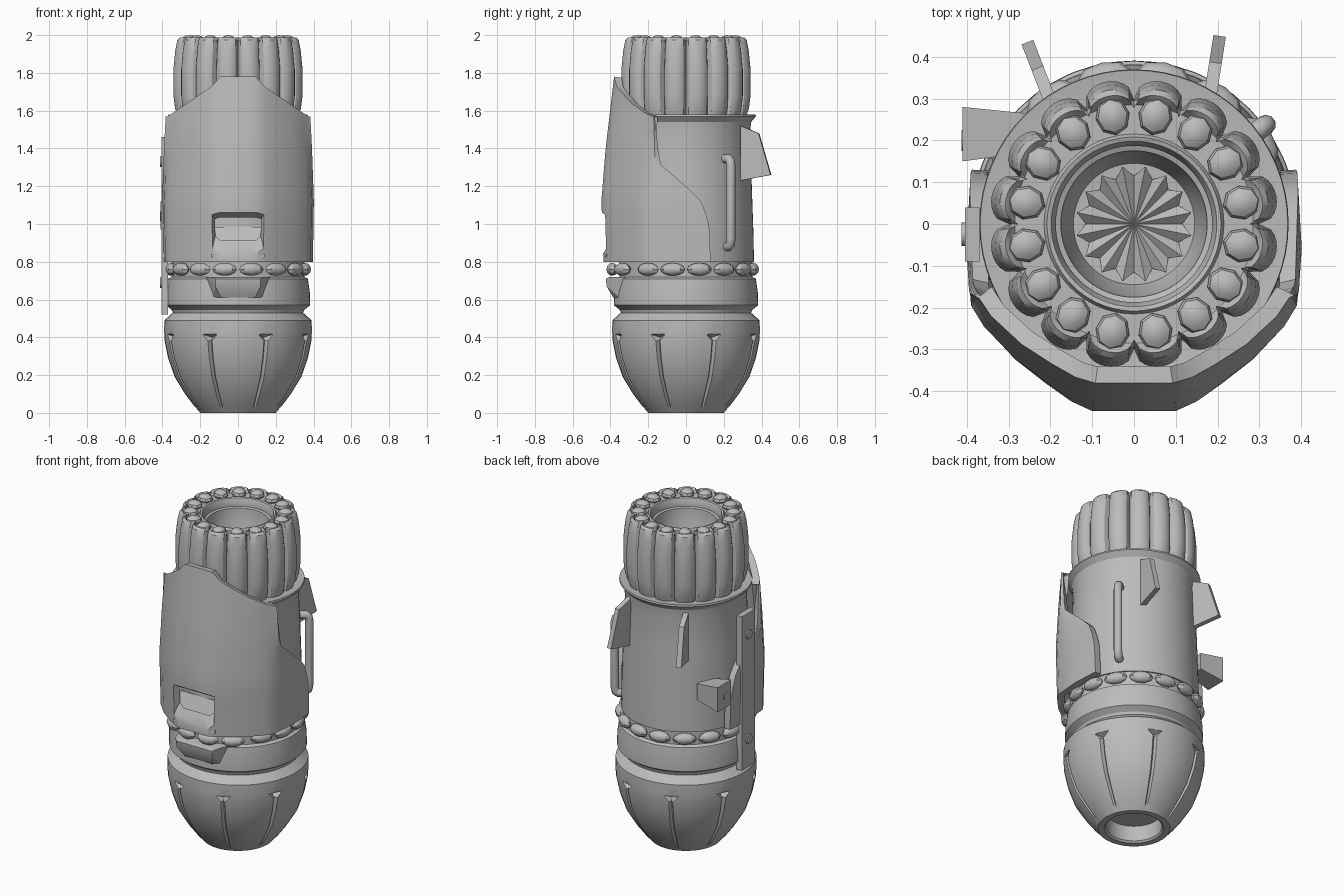
import bpy, bmesh
from math import sin, cos, pi, radians, sqrt, atan2
from mathutils import Vector, Matrix

if "Cube" in bpy.data.objects:
    bpy.data.objects.remove(bpy.data.objects["Cube"])

GREY = (0.5, 0.5, 0.5, 1)
mat = bpy.data.materials.new("plain_grey")
mat.use_nodes = True
mat.diffuse_color = GREY
mat.node_tree.nodes["Principled BSDF"].inputs["Base Color"].default_value = GREY


def finish(name, bm, fix_normals=True):
    if fix_normals:
        bmesh.ops.recalc_face_normals(bm, faces=bm.faces[:])
    me = bpy.data.meshes.new(name)
    bm.to_mesh(me)
    bm.free()
    me.materials.append(mat)
    ob = bpy.data.objects.new(name, me)
    bpy.context.collection.objects.link(ob)
    return ob


def interp(points, z):
    for (z0, v0), (z1, v1) in zip(points, points[1:]):
        if z <= z1:
            return v0 + (v1 - v0) * max(0, (z - z0) / (z1 - z0))
    return points[-1][1]


def lathe(name, profile, angles, dip=lambda a: 0):
    """Turn (radius, z, groove depth) rows about z; dip tells how much groove an angle gets."""
    bm = bmesh.new()
    rows = []
    for r, z, *d in profile:
        depth = d[0] if d else 0
        rad = [r - depth * dip(a) for a in angles]
        rows.append([bm.verts.new((q * cos(a), q * sin(a), z)) for q, a in zip(rad, angles)])
    n = len(angles)
    for low, high in zip(rows, rows[1:]):
        for i in range(n):
            j = (i + 1) % n
            bm.faces.new((low[i], low[j], high[j], high[i]))
    bmesh.ops.remove_doubles(bm, verts=bm.verts[:], dist=1e-5)
    return finish(name, bm)


def hulls(name, groups):
    """Convex solids, one per group of points."""
    bm = bmesh.new()
    for pts in groups:
        verts = [bm.verts.new(p) for p in pts]
        bmesh.ops.convex_hull(bm, input=verts)
    return finish(name, bm)


def polar(r, a, z, t=0):
    return Vector((r * cos(a) - t * sin(a), r * sin(a) + t * cos(a), z))


def apply(ob, kind, **settings):
    mod = ob.modifiers.new(kind, kind)
    for key, value in settings.items():
        setattr(mod, key, value)
    bpy.context.view_layer.objects.active = ob
    bpy.ops.object.modifier_apply(modifier=mod.name)


def cut(ob, cutter):
    apply(ob, 'BOOLEAN', operation='DIFFERENCE', object=cutter, solver='EXACT')
    bpy.data.objects.remove(cutter)


def beads(name, count, r, z, size, start, segs, shift=lambda p: p):
    """Ring of faceted stones; size is radial, tangential, vertical."""
    bm = bmesh.new()
    for k in range(count):
        a = start + 2 * pi * k / count
        m = (Matrix.Translation(shift(polar(r, a, z))) @ Matrix.Rotation(a, 4, 'Z')
             @ Matrix.Diagonal((*size, 1)))
        bmesh.ops.create_uvsphere(bm, u_segments=segs, v_segments=6, radius=1, matrix=m)
    return finish(name, bm)


def discs(name, centres, radius):
    """Thin round studs facing the right side."""
    bm = bmesh.new()
    for c in centres:
        m = Matrix.Translation(c) @ Matrix.Rotation(pi / 2, 4, 'Y')
        bmesh.ops.create_cone(bm, cap_ends=True, segments=16, radius1=radius,
                              radius2=radius, depth=0.012, matrix=m)
    return finish(name, bm)


ROUND = [2 * pi * i / 64 for i in range(64)]

# Lower bowl with eight seams and a dart at the head of each
seams = [radians(22.5 + 45 * k) for k in range(8)]
bowl_angles = [s + radians(o) for s in seams for o in (0, 1.8, 8, 15, 22.5, 30, 37, 43.2)]
bowl = lathe("lower_bowl", [
    (0, 0.1), (0.15, 0.1), (0.155, 0.01), (0.165, 0), (0.2, 0), (0.212, 0.015),
    (0.235, 0.04, 0.01), (0.28, 0.1, 0.02), (0.335, 0.19, 0.02), (0.37, 0.29, 0.02),
    (0.388, 0.38, 0.02), (0.391, 0.43), (0.39, 0.49), (0.345, 0.53), (0, 0.53)],
    bowl_angles, lambda a: float(any(abs(a - s) < 0.01 for s in seams)))
cut(bowl, hulls("dart_cutter", [
    [polar(0.42, s, 0.43, -0.08), polar(0.42, s, 0.43, 0.08), polar(0.42, s, 0.34),
     polar(0.35, s, 0.40)] for s in seams]))

# Collar, bead seat and chin bulge
lathe("collar", [(0, 0.52), (0.345, 0.53), (0.35, 0.545), (0.382, 0.57), (0.38, 0.64),
                 (0.37, 0.71), (0.352, 0.72), (0.352, 0.81), (0, 0.81)], ROUND)
hulls("chin_bulge", [[(s * x, y, z) for s in (-1, 1) for x, y, z in (
    (0.17, -0.32, 0.72), (0.14, -0.405, 0.72), (0.12, -0.425, 0.71), (0.12, -0.42, 0.67),
    (0.09, -0.385, 0.61), (0.13, -0.35, 0.61))]])
beads("collar_beads", 16, 0.362, 0.76, (0.032, 0.066, 0.034), radians(11.25), 8,
      lambda p: p + Vector((0, -0.035 if p.y < -0.3 else 0, 0)))

# Main barrel with flared rim
lathe("main_body", [(0, 0.8), (0.36, 0.8), (0.357, 0.95), (0.345, 1.3), (0.338, 1.48),
                    (0.345, 1.54), (0.37, 1.57), (0.368, 1.58), (0.33, 1.575), (0, 1.575)], ROUND)

# Front shell: faceted wrap with a raised middle and stepped side edges
SWELL = [(0.8, 0.975), (1.12, 1.0), (1.4, 0.95), (1.78, 0.85)]
SIDE_EDGE = [(0.8, 0.13), (0.98, 0.125), (1.11, 0.09), (1.2, 0), (1.32, -0.14), (1.57, -0.165)]
COLUMNS = [(0.1, -0.448, 1.78), (0.15, -0.425, 1.73), (0.21, -0.383, 1.69),
           (0.285, -0.325, 1.64), (0.36, -0.245, 1.59), (0.39, -0.195, 1.57)]


def shell_column(x, y, top):
    pts = []
    for i in range(13):
        z = 0.8 + (top - 0.8) * i / 12
        s = interp(SWELL, z)
        pts.append(Vector((x * (1 + s) / 2, y * s, z)))
    return pts


half = [shell_column(*c) for c in COLUMNS]
end = [Vector((0.393 * (1 + interp(SWELL, p.z)) / 2, interp(SIDE_EDGE, p.z), p.z)) for p in half[-1]]
middle = [(p + q) / 2 + Vector((0.01, 0, 0)) for p, q in zip(half[-1], end)]
half += [middle, end]
full = [[Vector((-p.x, p.y, p.z)) for p in col] for col in reversed(half)] + half
bm = bmesh.new()
grid = [[bm.verts.new(p) for p in col] for col in full]
for a, b in zip(grid, grid[1:]):
    for i in range(12):
        bm.faces.new((a[i], b[i], b[i + 1], a[i + 1]))
shell = finish("front_shell", bm, False)
apply(shell, 'SOLIDIFY', thickness=0.04, offset=-1)

# Scoop in the shell front with its sloping floor
cut(shell, hulls("scoop_cutter", [[(s * x, y, z) for s in (-1, 1) for x, y, z in (
    (0.145, -0.5, 0.81), (0.145, -0.5, 1.07), (0.145, -0.445, 0.83), (0.145, -0.445, 1.06),
    (0.11, -0.365, 0.98), (0.11, -0.365, 1.01))]]))
hulls("scoop_floor", [[(s * 0.14, y, z) for s in (-1, 1) for y, z in (
    (-0.428, 0.825), (-0.355, 0.985), (-0.34, 0.985), (-0.34, 0.825))]])

# Ribbed grip with sixteen lobes and a stepped bore
LOBES = 16
grip_angles = [2 * pi * i / (LOBES * 10) for i in range(LOBES * 10)]


def lobe_dip(a):
    u = 2 * ((a * LOBES / (2 * pi)) % 1) - 1
    return 1 - sqrt(max(0, 1 - u * u))


lathe("ribbed_grip", [
    (0, 1.56), (0.32, 1.56, 0.02), (0.338, 1.61, 0.04), (0.347, 1.68, 0.048),
    (0.347, 1.82, 0.048), (0.337, 1.92, 0.048), (0.326, 1.975, 0.048), (0.312, 1.988, 0.035),
    (0.295, 1.975), (0.285, 1.962), (0.215, 1.962), (0.208, 1.975), (0.198, 1.972),
    (0.187, 1.945), (0.187, 1.925), (0.175, 1.92), (0.17, 1.85), (0.145, 1.77), (0, 1.76)],
    grip_angles, lobe_dip)
beads("grip_top_stones", LOBES, 0.263, 1.97, (0.046, 0.041, 0.03), pi / LOBES, 8)

# Pleated rosette at the bottom of the bore
bm = bmesh.new()
hub = bm.verts.new((0, 0, 1.775))
rim = [bm.verts.new(polar(0.14 if i % 2 else 0.115, pi * i / LOBES, 1.8 if i % 2 else 1.775))
       for i in range(2 * LOBES)]
for i, v in enumerate(rim):
    bm.faces.new((hub, v, rim[(i + 1) % len(rim)]))
finish("bore_rosette", bm, False)

# Two rear fins
FIN = [(0, 1.52), (0.6, 1.48), (1, 1.26), (0, 1.23)]
for name, root, tip in (("left_fin", (0.18, 0.29), (0.205, 0.45)),
                        ("right_fin", (-0.195, 0.28), (-0.255, 0.435))):
    root, tip = Vector((*root, 0)), Vector((*tip, 0))
    side = (tip - root).cross(Vector((0, 0, 1))).normalized() * 0.015
    hulls(name, [[root.lerp(tip, t) + s * side + Vector((0, 0, z))
                  for s in (-1, 1) for t, z in FIN]])

# Side handle rod
curve = bpy.data.curves.new("side_handle", 'CURVE')
curve.dimensions = '3D'
curve.bevel_depth = 0.024
curve.bevel_resolution = 3
curve.use_fill_caps = True
spline = curve.splines.new('POLY')
path = [(0.33, 1.345), (0.375, 1.345), (0.39, 1.335), (0.395, 1.31),
        (0.395, 0.92), (0.39, 0.89), (0.375, 0.88), (0.33, 0.88)]
spline.points.add(len(path) - 1)
for point, (r, z) in zip(spline.points, path):
    point.co = (*polar(r, radians(37), z), 1)
curve.materials.append(mat)
bpy.context.collection.objects.link(bpy.data.objects.new("side_handle", curve))

# Side strap with studs, and the small rear block
hulls("side_strap", [[(x, y, z) for x in (-0.405, -0.37) for y in (-0.09, 0.04)
                      for z in (0.52, 1.46)]])
discs("strap_studs", [(-0.407, -0.025, 0.69), (-0.407, -0.025, 1.33)], 0.028)
hulls("rear_block", [[(-0.41, y, z) for y in (0.15, 0.28) for z in (0.97, 1.12)]
                     + [(-0.26, y, z) for y in (0.17, 0.265) for z in (1.0, 1.1)]])
discs("block_stud", [(-0.407, 0.2, 1.04)], 0.025)

# Smooth shading that keeps hard edges
for ob in bpy.context.collection.objects:
    if ob.type == 'MESH' and mat.name in ob.data.materials:
        ob.data.shade_smooth()
        ob.data.set_sharp_from_angle(angle=radians(32))
